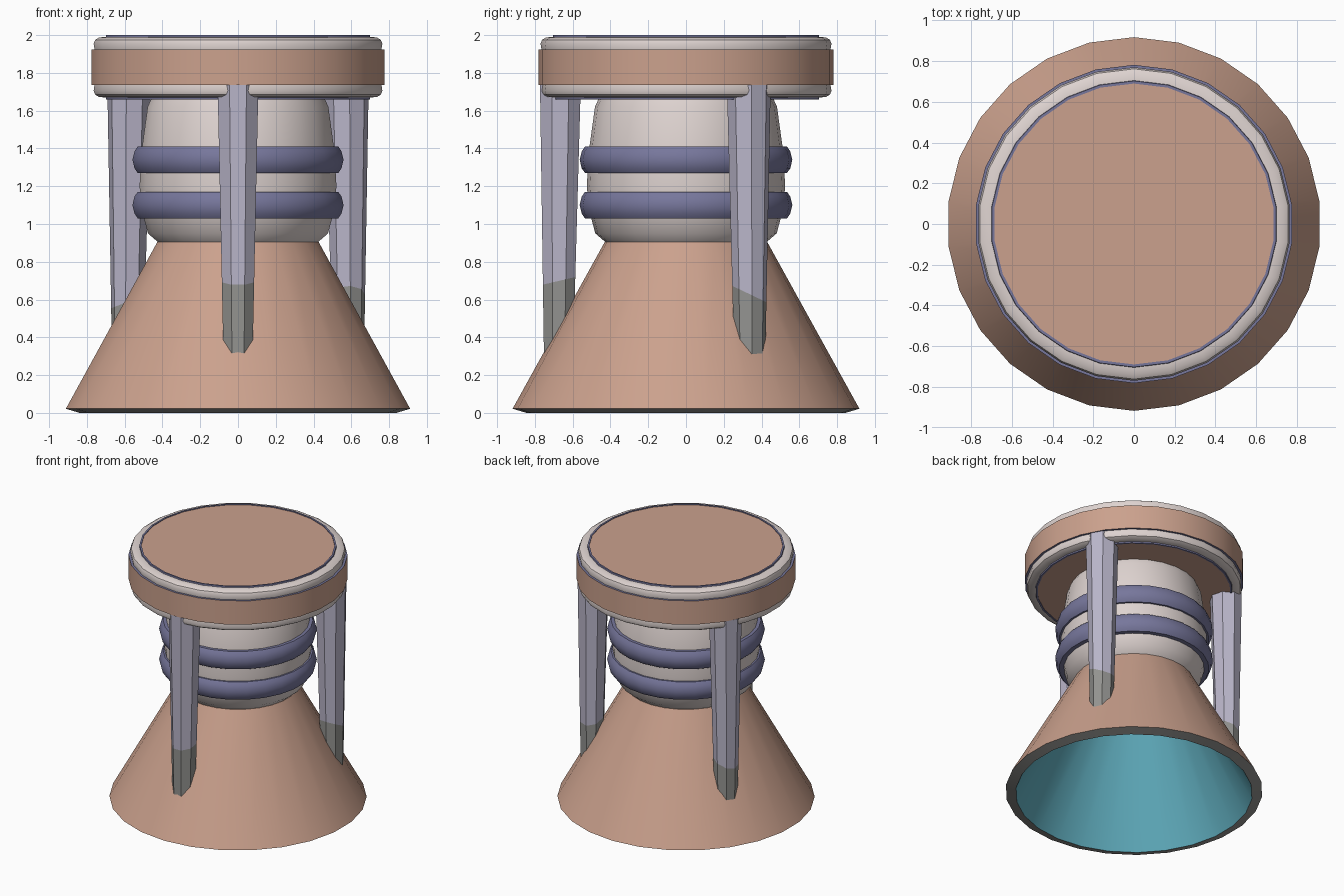
import bpy, bmesh, math

if "Cube" in bpy.data.objects:
    bpy.data.objects.remove(bpy.data.objects["Cube"])

def material(name, rgb):
    m = bpy.data.materials.new(name)
    lin = [((c / 255 + 0.055) / 1.055) ** 2.4 for c in rgb]
    m.diffuse_color = (*lin, 1)
    m.use_nodes = True
    m.node_tree.nodes["Principled BSDF"].inputs["Base Color"].default_value = m.diffuse_color
    return m

PEACH = material("peach", (203, 161, 141))
CREAM = material("cream", (222, 211, 208))
PURPLE = material("slate purple", (119, 119, 156))
LAVENDER = material("lavender", (186, 182, 202))
GREY = material("grey", (148, 148, 145))
TEAL = material("teal", (98, 176, 193))
SIDES = 26

def finish(name, bm, mats):
    bmesh.ops.recalc_face_normals(bm, faces=bm.faces[:])
    me = bpy.data.meshes.new(name)
    bm.to_mesh(me)
    bm.free()
    for m in mats:
        me.materials.append(m)
    ob = bpy.data.objects.new(name, me)
    bpy.context.collection.objects.link(ob)
    bpy.ops.object.select_all(action='DESELECT')
    ob.select_set(True)
    bpy.context.view_layer.objects.active = ob
    bpy.ops.object.shade_smooth_by_angle(angle=math.radians(35))
    return ob

def lathe(name, profile, mats, seg_mats, closed=False):
    """Spin (radius, z) points; seg_mats gives the material of each segment."""
    bm = bmesh.new()
    rings = []
    for r, z in profile:
        if r == 0:
            rings.append([bm.verts.new((0, 0, z))] * SIDES)
        else:
            rings.append([bm.verts.new((r * math.sin(2 * math.pi * i / SIDES),
                                        r * math.cos(2 * math.pi * i / SIDES), z))
                          for i in range(SIDES)])
    if closed:
        rings.append(rings[0])
    for k in range(len(rings) - 1):
        a, b = rings[k], rings[k + 1]
        for i in range(SIDES):
            j = (i + 1) % SIDES
            quad = list(dict.fromkeys((a[i], a[j], b[j], b[i])))
            bm.faces.new(quad).material_index = seg_mats[k]
    return finish(name, bm, mats)

# Flared cone: peach outside, grey rim, teal hollow inside
lathe("flared_cone",
      [(0, 0.905), (0.43, 0.905), (0.918, 0.022), (0.845, 0), (0.40, 0.82), (0, 0.82)],
      [PEACH, GREY, TEAL], [0, 0, 1, 2, 2])

# Barrel body between cone and cap
lathe("barrel_body",
      [(0, 0.89), (0.41, 0.89), (0.48, 0.95), (0.515, 1.08), (0.525, 1.2), (0.515, 1.38),
       (0.482, 1.62), (0.455, 1.68), (0, 1.68)],
      [CREAM], [0] * 8)

# Two hoops round the barrel
for n, z in (("lower_hoop", 1.1), ("upper_hoop", 1.34)):
    lathe(n, [(0.47, z - 0.07), (0.535, z - 0.07), (0.552, z - 0.045), (0.563, z),
              (0.552, z + 0.045), (0.535, z + 0.07), (0.47, z + 0.07)],
          [PURPLE], [0] * 7, closed=True)

# Round cap: peach band with cream rolled edges and thin purple seams
half = [(0, 0.165), (0.69, 0.165), (0.69, 0.17), (0.703, 0.17), (0.705, 0.16), (0.74, 0.158),
        (0.762, 0.145), (0.770, 0.125), (0.765, 0.093), (0.782, 0.093)]
cap_mats = [0, 2, 2, 2, 1, 1, 1, 1, 2]
top = [(r, 1.83 + z) for r, z in half]
bottom = [(r, 1.83 - z) for r, z in reversed(half)]
lathe("round_cap", top + bottom, [PEACH, CREAM, PURPLE],
      cap_mats + [0] + cap_mats[::-1])

# Three eight-sided legs, trimmed to the cone, each with a slanted grey foot
def leg(name, degrees, foot_z, slope_x, slope_y):
    bm = bmesh.new()
    a0 = math.radians(degrees)
    def point(k, z):
        t = (z - 0.3) / 1.435
        rad = (0.077 + 0.031 * t) / math.cos(math.pi / 8)
        c = 0.675 - 0.01 * t
        a = a0 + (k + 0.5) * math.pi / 4
        return (c * math.cos(a0) + rad * math.cos(a),
                c * math.sin(a0) + rad * math.sin(a), z)
    rings = [[], [], []]
    for k in range(8):
        x, y, z = point(k, 0.45)
        low = 0.02 + (0.918 - math.hypot(x, y)) / 0.553 - 0.015
        dx, dy = x - 0.67 * math.cos(a0), y - 0.67 * math.sin(a0)
        mid = max(low + 0.01, foot_z + slope_x * dx + slope_y * dy)
        for ring, h in zip(rings, (low, mid, 1.735)):
            ring.append(bm.verts.new(point(k, h)))
    for n in range(2):
        for k in range(8):
            j = (k + 1) % 8
            f = bm.faces.new((rings[n][k], rings[n][j], rings[n + 1][j], rings[n + 1][k]))
            f.material_index = 1 - n
    bm.faces.new(rings[0][::-1]).material_index = 1
    bm.faces.new(rings[2])
    finish(name, bm, [LAVENDER, GREY])

leg("front_leg", -90, 0.70, 0, 0.25)
leg("back_right_leg", 30, 0.63, 0, -0.5)
leg("back_left_leg", 150, 0.59, 0.4, 0)
